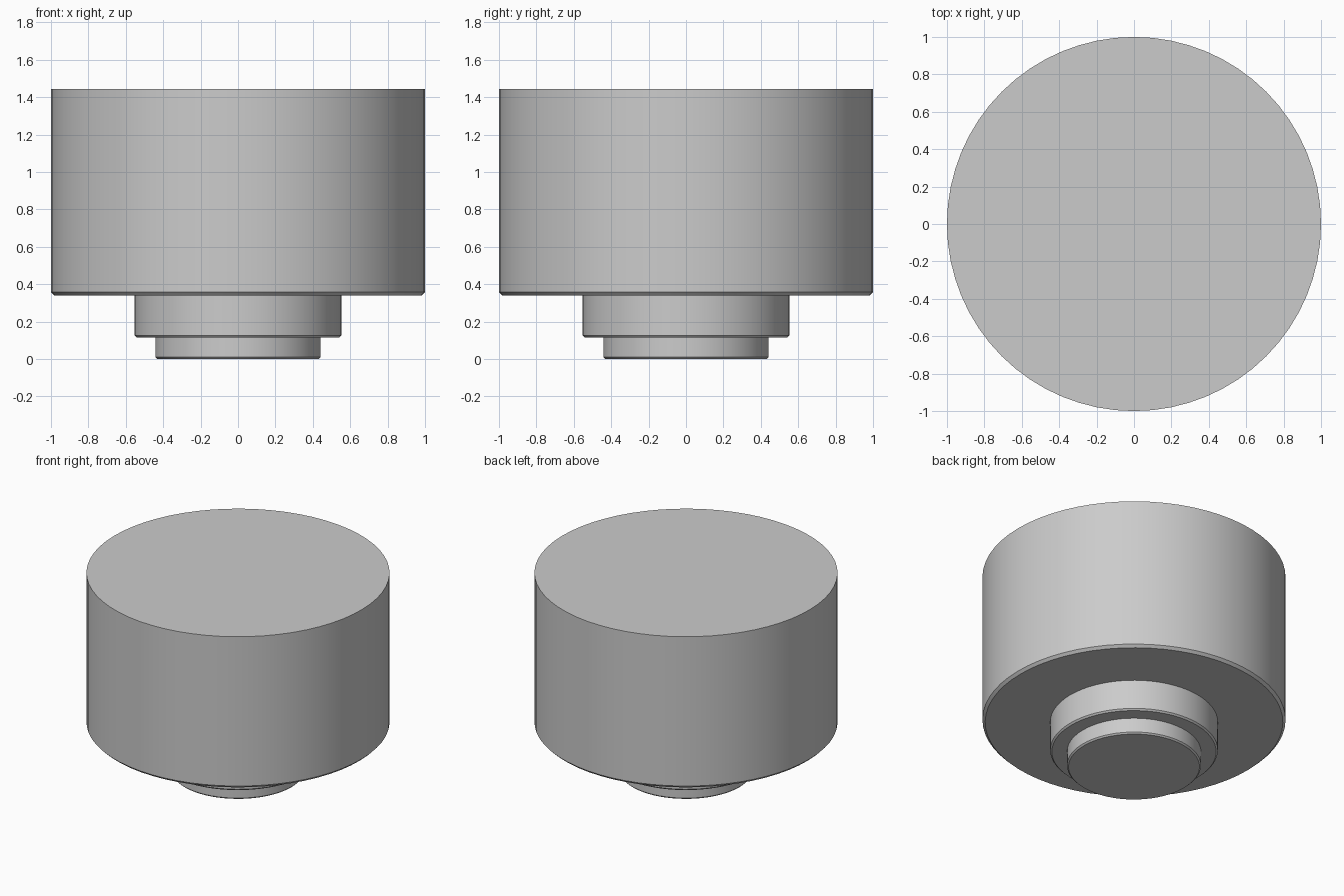
import bpy
import bmesh
from math import cos, sin, tau

cube = bpy.data.objects.get("Cube")
if cube:
    bpy.data.objects.remove(cube, do_unlink=True)

SIDES = 64

grey = bpy.data.materials.new("light grey")
grey.use_nodes = True
colour = (0.6, 0.6, 0.6, 1)
grey.diffuse_color = colour
grey.node_tree.nodes["Principled BSDF"].inputs["Base Color"].default_value = colour


def drum(name, radius, bottom, top, chamfer):
    """Closed cylinder with a chamfered lower rim."""
    bm = bmesh.new()
    profile = [(radius - chamfer, bottom), (radius, bottom + chamfer), (radius, top)]
    rings = [[bm.verts.new((r * cos(tau * i / SIDES), r * sin(tau * i / SIDES), z))
              for i in range(SIDES)] for r, z in profile]
    for low, high in zip(rings, rings[1:]):
        for i in range(SIDES):
            j = (i + 1) % SIDES
            bm.faces.new((low[i], low[j], high[j], high[i]))
    bm.faces.new(rings[0][::-1])
    bm.faces.new(rings[-1])
    mesh = bpy.data.meshes.new(name)
    bm.to_mesh(mesh)
    bm.free()
    mesh.materials.append(grey)
    obj = bpy.data.objects.new(name, mesh)
    bpy.context.collection.objects.link(obj)
    bpy.ops.object.select_all(action="DESELECT")
    obj.select_set(True)
    bpy.context.view_layer.objects.active = obj
    bpy.ops.object.shade_smooth_by_angle(angle=0.5)
    return obj


# Wide body above a narrower neck and a small foot
drum("body", 1.0, 0.34, 1.445, 0.018)
drum("neck", 0.553, 0.115, 0.34, 0.011)
drum("foot", 0.442, 0.0, 0.115, 0.01)
